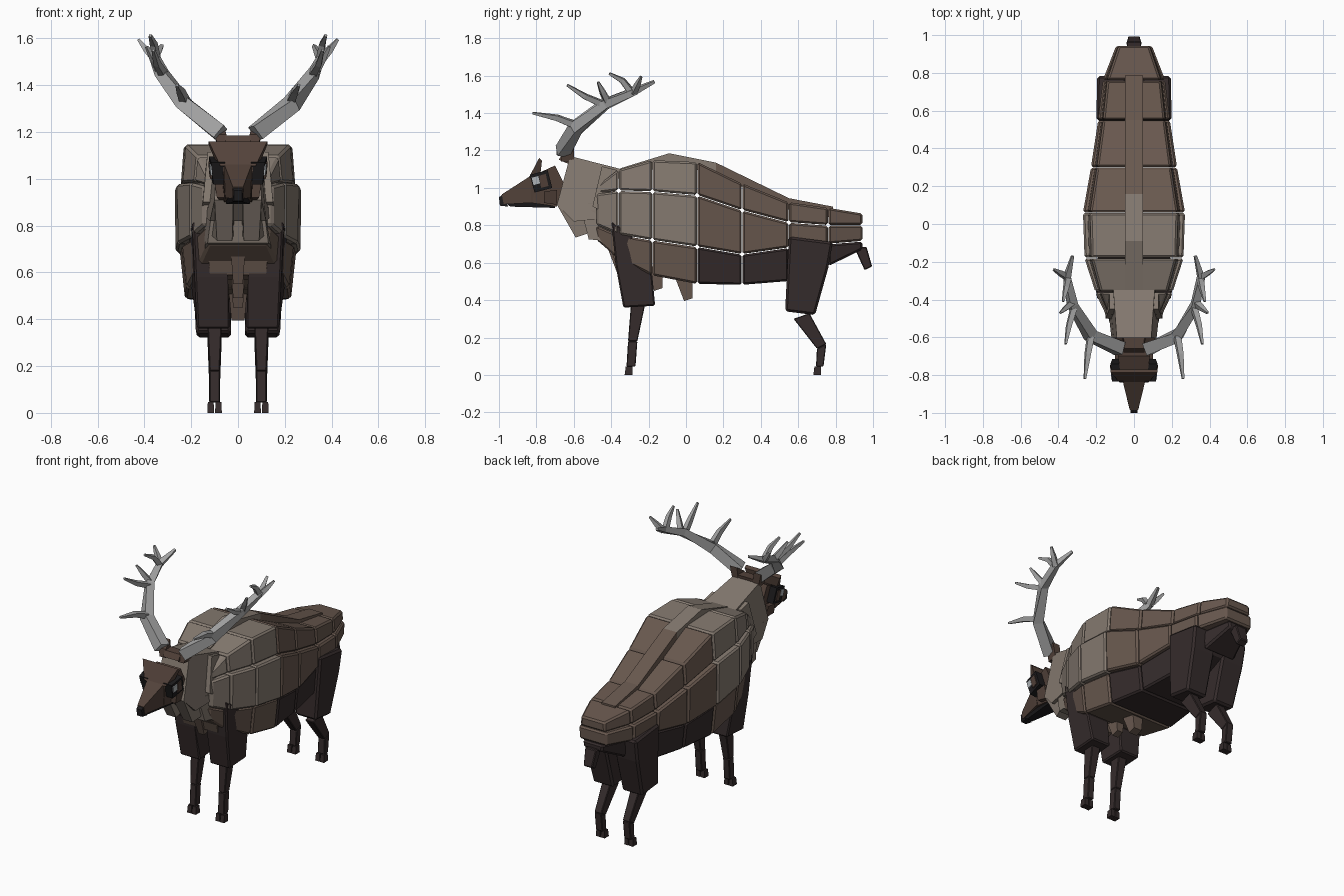
import bpy, bmesh, math
from mathutils import Vector


def material(name, rgb):
    m = bpy.data.materials.new(name)
    m.diffuse_color = (*rgb, 1)
    return m


TAUPE = material("taupe_fur", (0.235, 0.195, 0.163))
BROWN = material("brown_fur", (0.140, 0.098, 0.077))
HEAD = material("dark_brown_fur", (0.085, 0.054, 0.042))
DARK = material("charcoal_fur", (0.036, 0.025, 0.025))
GREY = material("antler_grey", (0.37, 0.37, 0.37))
BLACK = material("black", (0.012, 0.011, 0.012))
PALE = material("eye_grey", (0.45, 0.48, 0.5))


def finish(name, bm, mat, bevel=0.0):
    bmesh.ops.recalc_face_normals(bm, faces=bm.faces[:])
    me = bpy.data.meshes.new(name)
    bm.to_mesh(me)
    bm.free()
    me.materials.append(mat)
    ob = bpy.data.objects.new(name, me)
    bpy.context.collection.objects.link(ob)
    if bevel:
        b = ob.modifiers.new("bevel", 'BEVEL')
        b.width, b.segments = bevel, 1
    return ob


def prism(name, pts, mat, bevel=0.0):
    """Side outline of (y, z, x0, x1) points, spanned from x0 to x1."""
    bm = bmesh.new()
    a = [bm.verts.new((p[2], p[0], p[1])) for p in pts]
    b = [bm.verts.new((p[3], p[0], p[1])) for p in pts]
    bm.faces.new(a)
    bm.faces.new(b[::-1])
    for i in range(len(pts)):
        j = (i + 1) % len(pts)
        bm.faces.new((a[i], b[i], b[j], a[j]))
    return finish(name, bm, mat, bevel)


def centred(name, pts, mat, bevel=0.0):
    """Prism symmetric about x = 0, from (y, z, half width) points."""
    return prism(name, [(y, z, -w, w) for y, z, w in pts], mat, bevel)


def pair(name, pts, mat, bevel=0.0):
    for side, s in (("right", 1), ("left", -1)):
        prism(f"{name}_{side}", [(y, z, s * a, s * b) for y, z, a, b in pts], mat, bevel)


def tube(name, path, mat):
    """Four-sided tapered tube through (x, y, z, radius) points."""
    bm = bmesh.new()
    rings = []
    P = [Vector(p[:3]) for p in path]
    for i, p in enumerate(P):
        d = (P[min(i + 1, len(P) - 1)] - P[max(i - 1, 0)]).normalized()
        u = d.cross(Vector((0.3, 0.2, 1))).normalized()
        v = d.cross(u)
        rings.append([bm.verts.new(p + path[i][3] * (u * math.cos(k * math.pi / 2 + 0.78)
                                                     + v * math.sin(k * math.pi / 2 + 0.78)))
                      for k in range(4)])
    for r, q in zip(rings, rings[1:]):
        for k in range(4):
            bm.faces.new((r[k], r[(k + 1) % 4], q[(k + 1) % 4], q[k]))
    bm.faces.new(rings[0])
    bm.faces.new(rings[-1])
    finish(name, bm, mat)


# Torso: stations of y, half width, then top / upper seam / lower seam / bottom heights
stations = [
    (-0.48, 0.150, 1.01, 0.97, 0.80, 0.72),
    (-0.36, 0.205, 1.10, 0.985, 0.75, 0.62),
    (-0.18, 0.262, 1.15, 0.98, 0.72, 0.53),
    (0.06, 0.270, 1.14, 0.96, 0.685, 0.485),
    (0.30, 0.228, 1.025, 0.88, 0.645, 0.48),
    (0.55, 0.190, 0.925, 0.815, 0.68, 0.50),
    (0.76, 0.165, 0.895, 0.80, 0.70, 0.58),
    (0.945, 0.095, 0.865, 0.80, 0.715, 0.67),
]
rows = [("upper", 0.86, 0.91), ("middle", 1.0, 0.99), ("lower", 0.92, 0.84)]
G = 0.002
for i, (s, t) in enumerate(zip(stations, stations[1:])):
    for r, (row, wt, wb) in enumerate(rows):
        if r < 2:
            mat = TAUPE if i < 3 else BROWN
        else:
            mat = BROWN if i < 3 else DARK
        k = 0.8 if r == 2 and i > 4 else 1
        centred(f"torso_{row}_{i + 1}", [
            (s[0] + G, s[2 + r] - G, s[1] * wt * k), (t[0] - G, t[2 + r] - G, t[1] * wt * k),
            (t[0] - G, t[3 + r] + G, t[1] * wb * k), (s[0] + G, s[3 + r] + G, s[1] * wb * k)],
            mat, 0.01)

# Spine ridge
ridge = [(-0.35, 1.105), (-0.09, 1.185), (0.16, 1.135), (0.55, 0.945), (0.785, 0.90)]
for i, (a, b) in enumerate(zip(ridge, ridge[1:])):
    centred(f"spine_ridge_{i + 1}", [(a[0], a[1], 0.048), (b[0], b[1], 0.048),
            (b[0], b[1] - 0.06, 0.048), (a[0], a[1] - 0.06, 0.048)], TAUPE if i < 2 else BROWN)

# Neck and chest mane
centred("neck", [(-0.62, 1.17, 0.09), (-0.345, 1.10, 0.11), (-0.42, 0.84, 0.14),
                 (-0.60, 0.82, 0.12), (-0.69, 0.91, 0.10)], TAUPE)
centred("neck_collar", [(-0.45, 1.115, 0.13), (-0.37, 1.095, 0.13), (-0.40, 0.85, 0.16),
                        (-0.50, 0.90, 0.15)], TAUPE)
pair("throat_tuft", [(-0.69, 0.91, 0.02, 0.10), (-0.59, 0.735, 0.025, 0.09),
                     (-0.53, 0.755, 0.02, 0.11), (-0.48, 0.92, 0.01, 0.12)], TAUPE)
centred("chest_mane", [(-0.56, 0.88, 0.11), (-0.52, 0.725, 0.13), (-0.47, 0.72, 0.14),
                       (-0.38, 0.66, 0.14), (-0.36, 0.88, 0.16)], TAUPE)
centred("chest_fringe", [(-0.41, 0.70, 0.13), (-0.375, 0.59, 0.12), (-0.30, 0.57, 0.12),
                         (-0.30, 0.70, 0.14)], BROWN)

# Belly tufts
for i, (y, z, w) in enumerate([(-0.36, 0.55, 0.03), (-0.26, 0.49, 0.03), (-0.16, 0.45, 0.03), (0.0, 0.395, 0.04)]):
    centred(f"belly_tuft_{i + 1}", [(y - 0.06, z + 0.13, w), (y + 0.035, z + 0.13, w),
            (y + 0.035, z + 0.015, w * 0.7), (y - 0.01, z, w * 0.7)], BROWN)

# Legs
pair("front_thigh", [(-0.40, 0.82, 0.10, 0.195), (-0.30, 0.765, 0.08, 0.21), (-0.18, 0.53, 0.04, 0.20),
                     (-0.165, 0.37, 0.04, 0.175), (-0.335, 0.36, 0.035, 0.175),
                     (-0.375, 0.58, 0.035, 0.185)], DARK, 0.008)
pair("hind_thigh", [(0.55, 0.74, 0.04, 0.20), (0.785, 0.71, 0.04, 0.195), (0.76, 0.57, 0.03, 0.19),
                    (0.69, 0.32, 0.03, 0.175), (0.53, 0.34, 0.03, 0.18)], DARK, 0.012)


def shin(name, joints, mat=DARK):
    for i, (a, b) in enumerate(zip(joints, joints[1:])):
        pair(f"{name}_{i + 1}", [(a[0], a[2], 0.1 - a[3], 0.1 + a[3]), (a[1], a[2] + a[4], 0.1 - a[3], 0.1 + a[3]),
             (b[1], b[2] + b[4], 0.1 - b[3], 0.1 + b[3]), (b[0], b[2], 0.1 - b[3], 0.1 + b[3])], mat, 0.004)


shin("front_shin", [(-0.295, -0.22, 0.37, 0.03, 0), (-0.31, -0.26, 0.18, 0.022, 0), (-0.318, -0.27, 0.045, 0.022, 0)])
shin("hind_shin", [(0.575, 0.66, 0.30, 0.03, 0.03), (0.70, 0.75, 0.14, 0.024, 0.025), (0.695, 0.735, 0.045, 0.024, 0)])
for name, y in (("front_hoof", -0.307), ("hind_hoof", 0.702)):
    for toe, x in (("inner", 0.069), ("outer", 0.102)):
        pair(f"{name}_{toe}", [(y - 0.021, 0, x, x + 0.029), (y + 0.021, 0, x, x + 0.029),
             (y + 0.02, 0.046, x + 0.002, x + 0.027), (y - 0.015, 0.046, x + 0.002, x + 0.027)], DARK)

# Tail
centred("tail", [(0.90, 0.68, 0.035), (0.965, 0.685, 0.04), (0.995, 0.58, 0.03), (0.955, 0.56, 0.03)], DARK, 0.005)

# Head
centred("skull", [(-0.83, 1.06, 0.065), (-0.70, 1.12, 0.085), (-0.65, 1.02, 0.085), (-0.69, 0.90, 0.06),
                  (-0.83, 0.92, 0.055)], HEAD)
centred("snout", [(-0.83, 1.065, 0.06), (-0.985, 0.965, 0.022), (-0.975, 0.915, 0.025),
                  (-0.80, 0.92, 0.06)], HEAD)
centred("nose", [(-0.98, 0.965, 0.02), (-1.0, 0.95, 0.018), (-0.995, 0.905, 0.018), (-0.95, 0.90, 0.024)], BLACK)
centred("jaw", [(-0.96, 0.918, 0.024), (-0.70, 0.935, 0.062), (-0.70, 0.893, 0.05), (-0.94, 0.90, 0.02)], BLACK)
centred("brow_crest", [(-0.84, 1.055, 0.075), (-0.785, 1.16, 0.125), (-0.77, 1.145, 0.125),
                       (-0.78, 1.06, 0.09)], HEAD)
pair("cheek", [(-0.76, 0.98, 0.05, 0.10), (-0.69, 0.99, 0.05, 0.10), (-0.69, 0.91, 0.05, 0.08),
               (-0.76, 0.92, 0.05, 0.09)], HEAD)
pair("eye_socket", [(-0.835, 1.07, 0.055, 0.115), (-0.74, 1.095, 0.055, 0.125), (-0.715, 1.0, 0.055, 0.115),
                    (-0.81, 0.975, 0.055, 0.105)], BLACK)
pair("eye_glint", [(-0.825, 1.055, 0.11, 0.120), (-0.79, 1.063, 0.115, 0.123), (-0.78, 1.025, 0.11, 0.120),
                   (-0.815, 1.015, 0.105, 0.117)], PALE)
pair("eye_iris", [(-0.785, 1.065, 0.115, 0.124), (-0.75, 1.075, 0.115, 0.127), (-0.735, 1.01, 0.11, 0.122),
                  (-0.775, 1.0, 0.11, 0.118)], HEAD)
centred("antler_base", [(-0.68, 1.15, 0.055), (-0.66, 1.185, 0.055), (-0.60, 1.185, 0.055),
                        (-0.61, 1.12, 0.06)], HEAD)
pair("pedicle", [(-0.67, 1.14, 0.045, 0.085), (-0.66, 1.19, 0.05, 0.10), (-0.60, 1.23, 0.06, 0.11),
                 (-0.60, 1.14, 0.05, 0.09)], HEAD)

# Antlers
antler = {
    "beam": [(0.075, -0.66, 1.195, 0.048), (0.23, -0.59, 1.32, 0.043), (0.325, -0.43, 1.45, 0.032),
             (0.355, -0.28, 1.515, 0.024), (0.325, -0.17, 1.568, 0.010)],
    "brow_tine": [(0.23, -0.60, 1.34, 0.024), (0.245, -0.69, 1.375, 0.02), (0.26, -0.82, 1.40, 0.008)],
    "second_tine": [(0.32, -0.45, 1.45, 0.022), (0.345, -0.54, 1.49, 0.018), (0.362, -0.635, 1.55, 0.008)],
    "third_tine": [(0.33, -0.42, 1.46, 0.022), (0.36, -0.445, 1.51, 0.018), (0.39, -0.47, 1.565, 0.008)],
    "fourth_tine": [(0.35, -0.29, 1.51, 0.022), (0.36, -0.34, 1.575, 0.018), (0.375, -0.41, 1.612, 0.008)],
    "fifth_tine": [(0.355, -0.28, 1.51, 0.022), (0.39, -0.26, 1.55, 0.018), (0.425, -0.24, 1.595, 0.008)],
}
for part, path in antler.items():
    for side, s in (("right", 1), ("left", -1)):
        tube(f"antler_{part}_{side}", [(s * x, y, z, r) for x, y, z, r in path], GREY)
